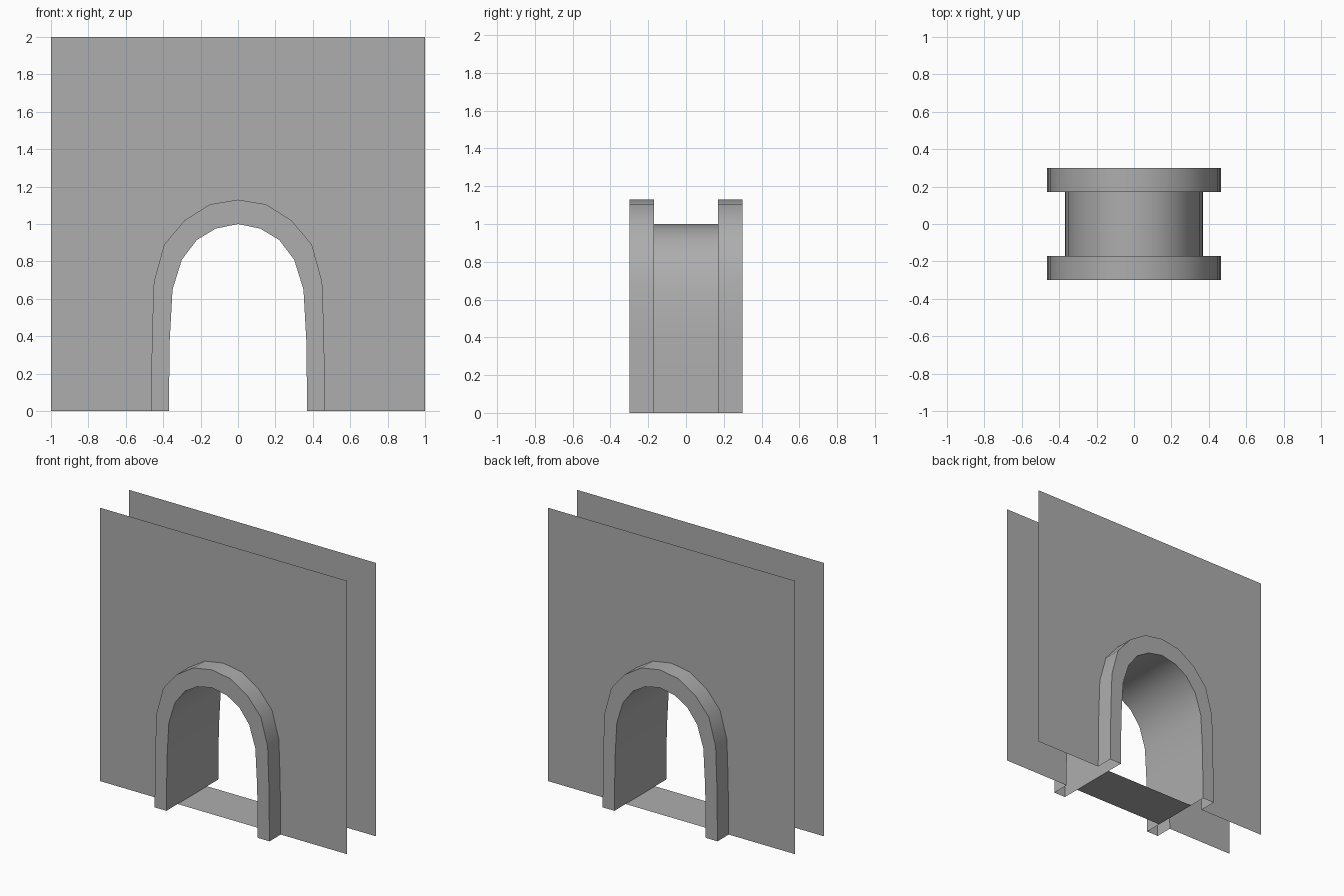
import bpy, bmesh, math

cube = bpy.data.objects.get("Cube")
if cube:
    bpy.data.objects.remove(cube, do_unlink=True)

stone = bpy.data.materials.new("plain_grey")
stone.use_nodes = True
GREY = (0.42, 0.42, 0.42, 1)
stone.diffuse_color = GREY
stone.node_tree.nodes["Principled BSDF"].inputs["Base Color"].default_value = GREY

WALL, FRONT = 0.17, 0.30
HALF_IN = [(0.37, 0), (0.365, 0.38), (0.35, 0.65), (0.30, 0.81), (0.22, 0.915), (0.12, 0.975)]
HALF_OUT = [(0.465, 0), (0.46, 0.40), (0.45, 0.69), (0.395, 0.89), (0.285, 1.02), (0.15, 1.105)]


def arch(half, top):
    """Full arch outline from the left foot over the crown to the right foot."""
    return half + [(0, top)] + [(-x, z) for x, z in reversed(half)]


INNER, OUTER = arch(HALF_IN, 1.0), arch(HALF_OUT, 1.13)


def at(outline, y):
    return [(x, y, z) for x, z in outline]


def make(name, strips):
    """Mesh made of quad strips, each between two point rows."""
    bm = bmesh.new()
    for a, b in strips:
        va, vb = [bm.verts.new(p) for p in a], [bm.verts.new(p) for p in b]
        for i in range(len(a) - 1):
            bm.faces.new((va[i], va[i + 1], vb[i + 1], vb[i]))
    bmesh.ops.remove_doubles(bm, verts=bm.verts, dist=0.0001)
    bmesh.ops.recalc_face_normals(bm, faces=bm.faces)
    mesh = bpy.data.meshes.new(name)
    bm.to_mesh(mesh)
    bm.free()
    obj = bpy.data.objects.new(name, mesh)
    bpy.context.collection.objects.link(obj)
    mesh.materials.append(stone)
    bpy.ops.object.select_all(action="DESELECT")
    obj.select_set(True)
    bpy.context.view_layer.objects.active = obj
    bpy.ops.object.shade_smooth_by_angle(angle=math.radians(35))
    return obj


def face_out(obj, direction):
    """Turn a flat sheet so that it faces along the given vector."""
    if obj.data.polygons[0].normal.dot(direction) < 0:
        obj.data.flip_normals()


# Wall sheets with arched openings, and raised hollow arch frames
for side, sign in (("front", -1), ("back", 1)):
    y, edge = sign * WALL, sign * FRONT
    # each outline point is joined to the wall border at its own height or above
    border = [(1, 0), (1, 0.40), (1, 0.69), (1, 0.89), (1, 2), (0.15, 2)]
    wall = make(side + "_wall", [(at(OUTER, y), at(arch(border, 2), y))])
    face_out(wall, (0, sign, 0))
    make(side + "_arch_frame", [
        (at(OUTER, y), at(OUTER, edge)),
        (at(OUTER, edge), at(INNER, edge)),
        (at(INNER, edge), at(INNER, y)),
    ])

# Tunnel lining between the walls
lining = make("tunnel_lining", [(at(INNER, -WALL), at(INNER, WALL))])
face_out(lining, (-1, 0, 0))

# Passage floor
x = HALF_IN[0][0]
floor = make("passage_floor", [([(-x, -WALL, 0), (x, -WALL, 0)], [(-x, WALL, 0), (x, WALL, 0)])])
face_out(floor, (0, 0, 1))
